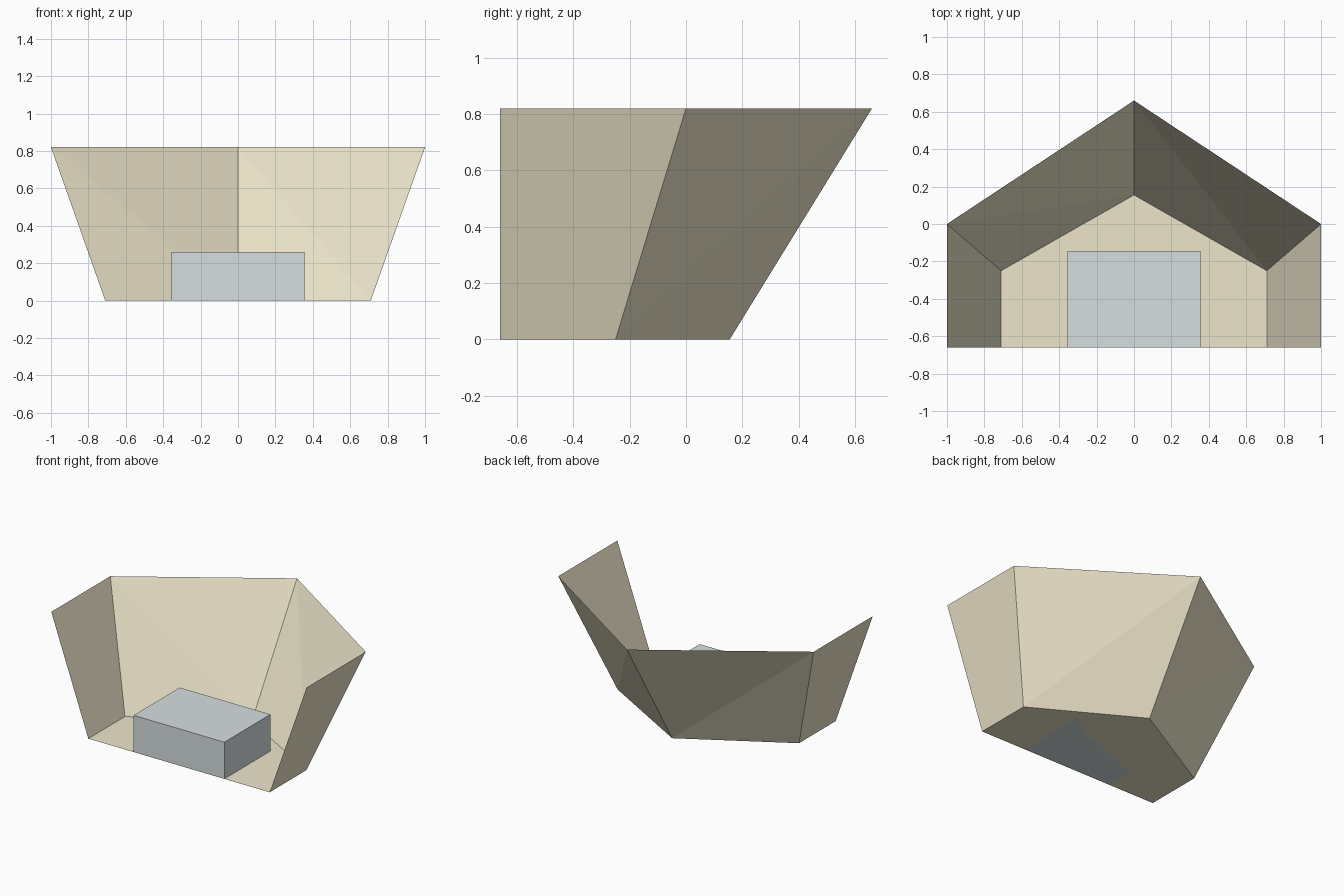
import bpy, bmesh

if "Cube" in bpy.data.objects:
    bpy.data.objects.remove(bpy.data.objects["Cube"])


def material(name, color):
    mat = bpy.data.materials.new(name)
    mat.diffuse_color = (*color, 1)
    mat.use_nodes = True
    mat.node_tree.nodes["Principled BSDF"].inputs["Base Color"].default_value = mat.diffuse_color
    return mat


def finish(name, bm, mat):
    mesh = bpy.data.meshes.new(name)
    bm.to_mesh(mesh)
    bm.free()
    mesh.materials.append(mat)
    obj = bpy.data.objects.new(name, mesh)
    bpy.context.collection.objects.link(obj)
    return obj


cream = material("cream", (0.85, 0.79, 0.60))
blue_grey = material("blue_grey", (0.68, 0.74, 0.75))

# Open-front shell: five-sided floor flaring up to a wider rim
floor = [(0.71, -0.66), (0.71, -0.25), (0, 0.155), (-0.71, -0.25), (-0.71, -0.66)]
rim = [(1, -0.66), (1, 0), (0, 0.66), (-1, 0), (-1, -0.66)]
bm = bmesh.new()
low = [bm.verts.new((x, y, 0)) for x, y in floor]
high = [bm.verts.new((x, y, 0.82)) for x, y in rim]
bm.faces.new(low)
# Walls on four sides, each split along the same diagonal; front and top stay open
for i in range(4):
    bm.faces.new((low[i], high[i + 1], low[i + 1]))
    bm.faces.new((low[i], high[i], high[i + 1]))
# Join the flat side walls back into single faces
bmesh.ops.dissolve_limit(bm, angle_limit=0.001, verts=bm.verts[:], edges=bm.edges[:])
finish("shell", bm, cream)

# Low block resting on the floor at the front edge
bm = bmesh.new()
bmesh.ops.create_cube(bm, size=1)
bmesh.ops.scale(bm, vec=(0.71, 0.515, 0.26), verts=bm.verts)
bmesh.ops.translate(bm, vec=(0, -0.4025, 0.13), verts=bm.verts)
finish("front_block", bm, blue_grey)
